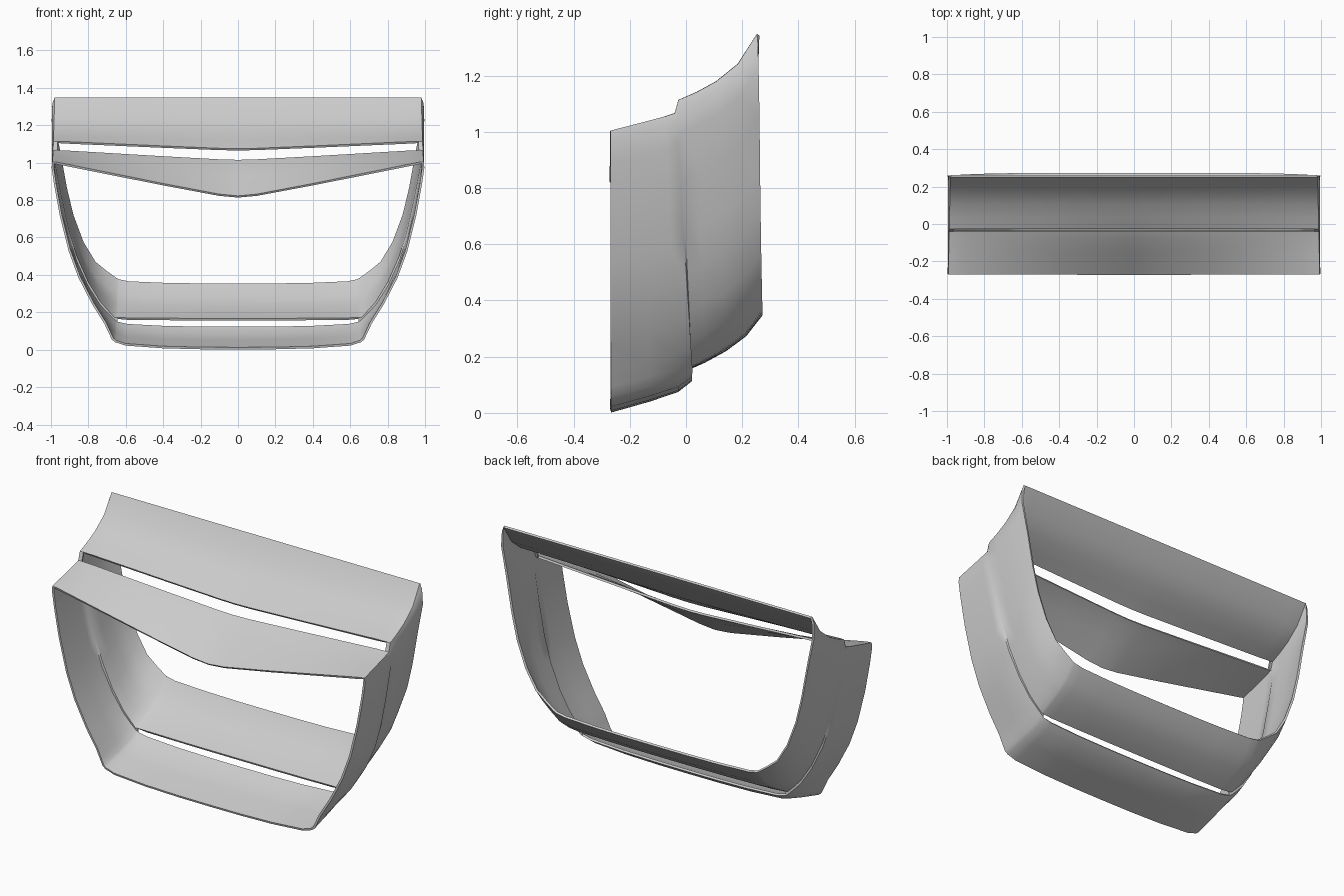
import bpy, bmesh

if "Cube" in bpy.data.objects:
    bpy.data.objects.remove(bpy.data.objects["Cube"])


def interp(a, b, t):
    return a + (b - a) * t


# Stations front to back: (top y, bottom y, top centre z, top end z, bottom centre z, bottom corner z)
STATIONS = [
    (-0.268, -0.268, 0.818, 1.000, 0.007, 0.058),
    (-0.150, -0.130, 0.918, 1.030, 0.046, 0.095),
    (-0.075, -0.030, 0.985, 1.050, 0.080, 0.125),
    (-0.037, 0.018, 1.010, 1.063, 0.118, 0.155),
    (-0.023, 0.015, 1.070, 1.110, 0.162, 0.170),
    (0.040, 0.065, 1.115, 1.137, 0.184, 0.200),
    (0.110, 0.140, 1.160, 1.175, 0.225, 0.245),
    (0.188, 0.210, 1.233, 1.238, 0.277, 0.300),
    (0.257, 0.267, 1.345, 1.345, 0.350, 0.380),
]
SLOT = 3  # the slots lie between stations 3 and 4

# Top columns: (x, rise from centre to end); bottom columns: (x, rise)
TOP = [(0, 0), (0.10, 0.05), (0.40, 0.36), (0.70, 0.69), (0.90, 0.91), (0.965, 0.98)]
BOTTOM = [(0.655, 0.75), (0.60, 0.40), (0.40, 0.12), (0.20, 0.02), (0, 0)]
# Side columns: (height fraction, front x, rear x)
SIDE = [(1, 0.989, 0.978), (0.97, 0.990, 0.987), (0.88, 0.978, 0.990),
        (0.70, 0.947, 0.955), (0.50, 0.900, 0.920), (0.35, 0.848, 0.885),
        (0.20, 0.775, 0.830), (0.09, 0.710, 0.765), (0.04, 0.688, 0.705),
        (0, 0.670, 0.652)]


def section(st):
    yt, yb, tc, te, bc, be = st
    pts = [(x, yt, interp(tc, te, r)) for x, r in TOP]
    for f, xf, xr in SIDE:
        y = interp(yb, yt, f)
        pts.append((interp(xf, xr, (y + 0.268) / 0.53), y, interp(be, te, f)))
    corner = pts[-1][0]
    pts += [(x * corner / 0.67, yb, interp(bc, be, r)) for x, r in BOTTOM]
    return pts


# Half shell lofted through the stations, leaving the two slots open
bm = bmesh.new()
rows = [[bm.verts.new(p) for p in section(st)] for st in STATIONS]
n = len(rows[0])
for k in range(len(rows) - 1):
    for i in range(n - 1):
        in_slot = i < len(TOP) - 1 or i >= n - len(BOTTOM)
        if k == SLOT and in_slot:
            continue
        bm.faces.new((rows[k][i], rows[k][i + 1], rows[k + 1][i + 1], rows[k + 1][i]))
if sum(f.normal.x for f in bm.faces if not f.normal_update()) < 0:
    bmesh.ops.reverse_faces(bm, faces=bm.faces[:])
mesh = bpy.data.meshes.new("grille_surround")
bm.to_mesh(mesh)
bm.free()
shell = bpy.data.objects.new("grille_surround", mesh)
bpy.context.collection.objects.link(shell)

# Mirror to the other side and give the sheet its thickness
mirror = shell.modifiers.new("mirror", 'MIRROR')
mirror.use_clip = True
thick = shell.modifiers.new("thickness", 'SOLIDIFY')
thick.thickness = 0.012
thick.offset = 0

bpy.context.view_layer.objects.active = shell
shell.select_set(True)
for name in ("mirror", "thickness"):
    bpy.ops.object.modifier_apply(modifier=name)
bpy.ops.object.shade_smooth_by_angle(angle=0.7)
